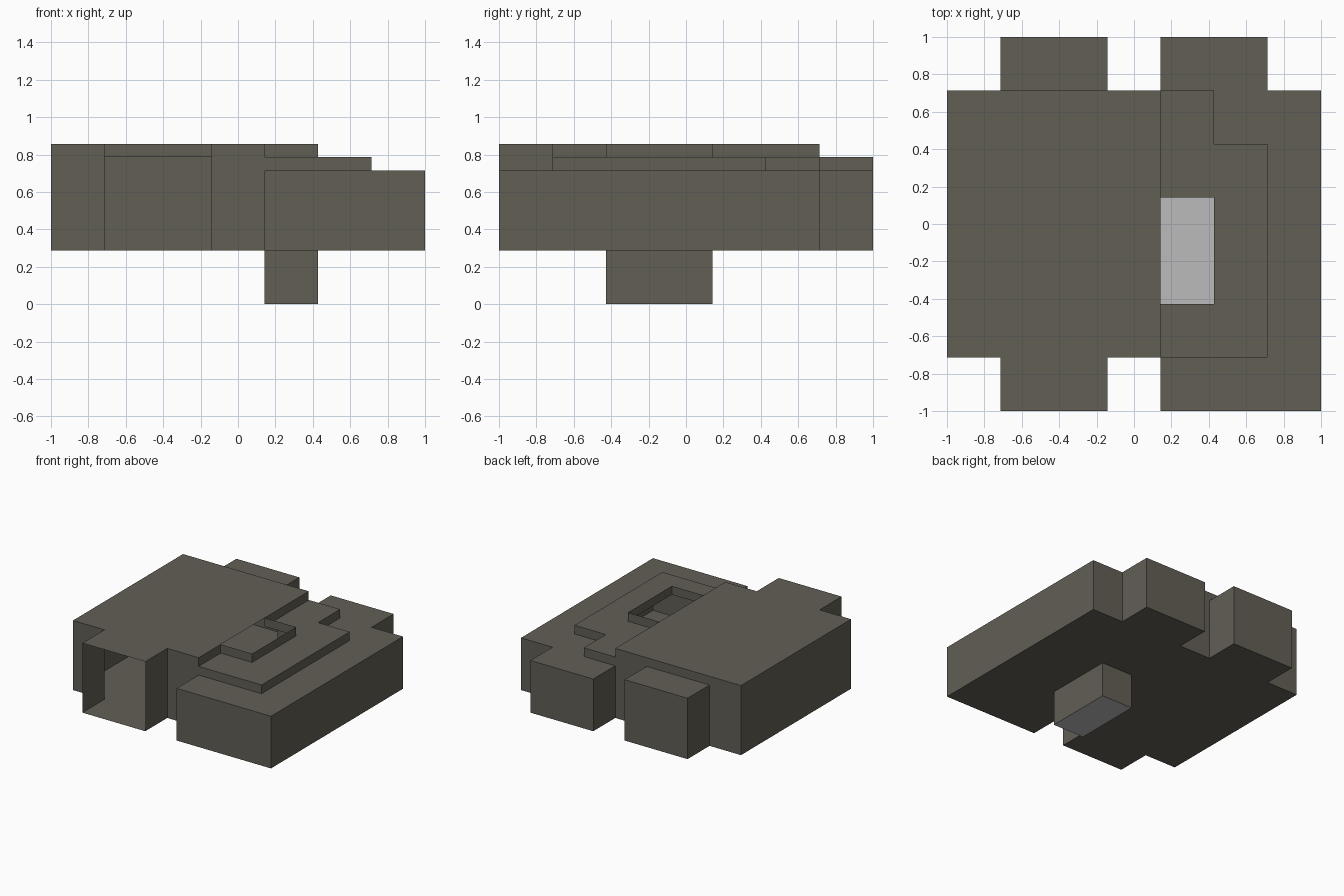
import bpy
import bmesh

if "Cube" in bpy.data.objects:
    bpy.data.objects.remove(bpy.data.objects["Cube"])

U = 1 / 14  # modelling grid: 28 units across the longest side


def material(name, rgb):
    m = bpy.data.materials.new(name)
    m.diffuse_color = (*rgb, 1)
    m.use_nodes = True
    m.node_tree.nodes["Principled BSDF"].inputs["Base Color"].default_value = m.diffuse_color
    return m


BROWN = material("grey brown", (0.122, 0.114, 0.091))
GREY = material("light grey", (0.497, 0.497, 0.497))


def inside(p, box):
    return all(box[2 * i] <= p[i] <= box[2 * i + 1] for i in range(3))


def shell(name, boxes, openings, mats):
    """Outer skin of the joined boxes (x0, x1, y0, y1, z0, z1), left open at the flat openings."""
    cuts = [sorted({b[2 * a + k] for b in boxes + openings for k in (0, 1)}) for a in range(3)]

    def solid(p):
        return any(inside(p, b) for b in boxes)

    bm = bmesh.new()
    cells = [[(lo, hi) for lo, hi in zip(c, c[1:])] for c in cuts]
    for cell in [(x, y, z) for x in cells[0] for y in cells[1] for z in cells[2]]:
        mid = [(lo + hi) / 2 for lo, hi in cell]
        if not solid(mid):
            continue
        for a in range(3):
            b, c = (a + 1) % 3, (a + 2) % 3
            for side in (0, 1):
                centre = list(mid)
                centre[a] = cell[a][side]
                beyond = list(centre)
                beyond[a] += 0.1 if side else -0.1
                if solid(beyond) or any(inside(centre, o) for o in openings):
                    continue
                corners = [(0, 0), (1, 0), (1, 1), (0, 1)]
                verts = []
                for i, j in corners if side else corners[::-1]:
                    p = list(centre)
                    p[b], p[c] = cell[b][i], cell[c][j]
                    verts.append(bm.verts.new([v * U for v in p]))
                face = bm.faces.new(verts)
                # the underside at ground level takes the last material
                face.material_index = len(mats) - 1 if centre[2] == 0 else 0
    bmesh.ops.remove_doubles(bm, verts=bm.verts, dist=1e-4)
    me = bpy.data.meshes.new(name)
    bm.to_mesh(me)
    bm.free()
    for m in mats:
        me.materials.append(m)
    ob = bpy.data.objects.new(name, me)
    bpy.context.collection.objects.link(ob)
    return ob


post_joint = (2, 6, -6, 2, 4, 4)

# Hollow stepped body
shell("hollow_body", [
    (-14, 2, -10, 10, 4, 12),    # high deck
    (-10, -2, -14, -10, 4, 12),  # front mouth
    (-10, -2, 10, 14, 4, 11),    # back left lug
    (2, 14, -10, 10, 4, 10),     # low deck
    (2, 14, -14, -10, 4, 10),    # front right block
    (2, 10, 10, 14, 4, 10),      # back right lug
    (2, 10, -10, 6, 10, 11),     # wide step
    (2, 6, 6, 10, 10, 11),       # narrow step
    (2, 6, -6, 2, 11, 12),       # collar
], [
    (-10, -2, -14, -14, 4, 12),  # open front of the mouth
    (2, 6, -6, 2, 12, 12),       # open top of the collar
    post_joint,
], [BROWN])

# Hollow post below, with a light grey bottom plate
shell("hollow_post", [(2, 6, -6, 2, 0, 4)], [post_joint], [BROWN, GREY])
